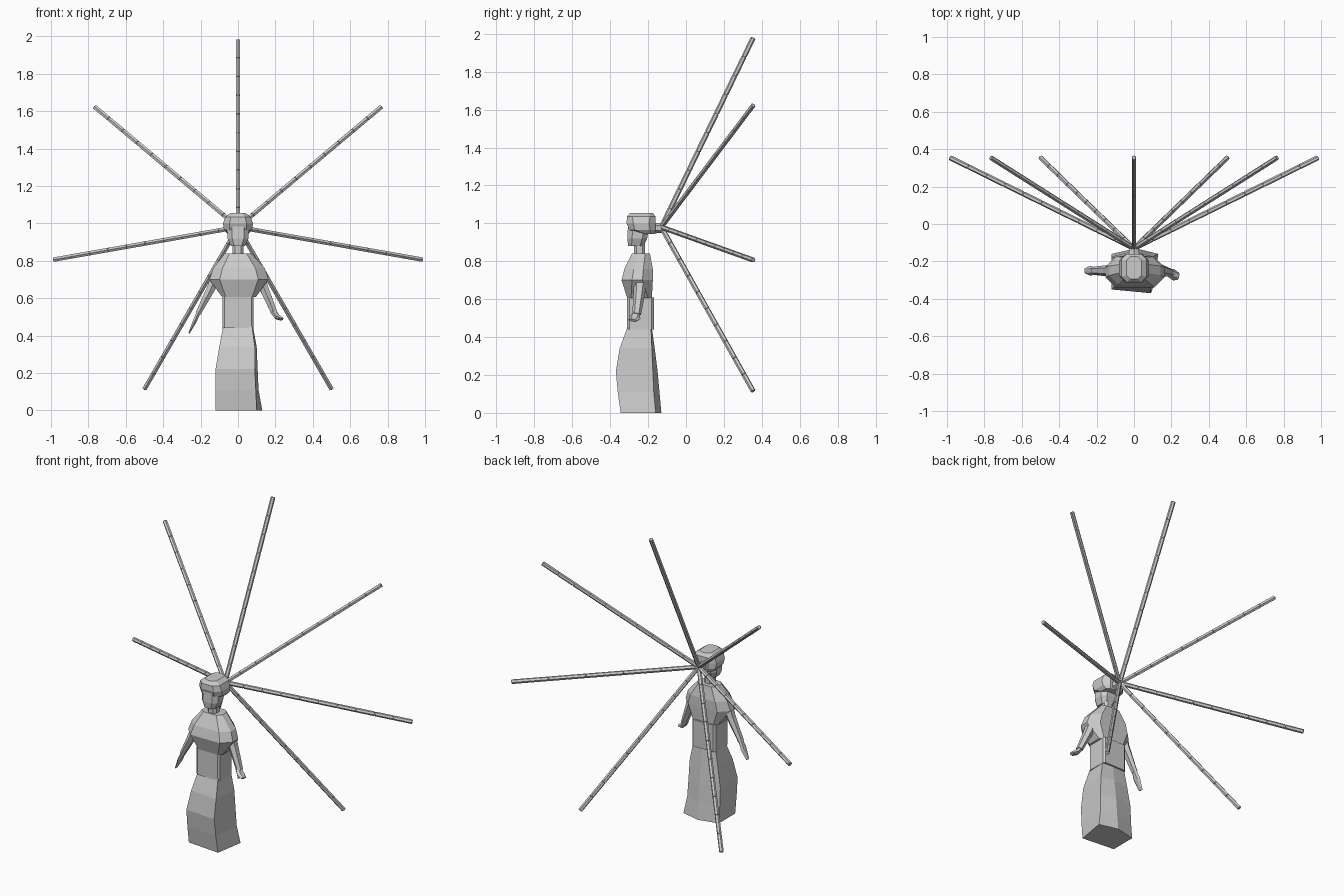
import bpy, bmesh, math
from mathutils import Vector


def make(name, rings):
    # Skin a stack of equal-sized rings into a closed flat-shaded solid
    bm = bmesh.new()
    vs = [[bm.verts.new(p) for p in r] for r in rings]
    n = len(vs[0])
    for a, b in zip(vs, vs[1:]):
        for i in range(n):
            j = (i + 1) % n
            bm.faces.new((a[i], a[j], b[j], b[i]))
    bm.faces.new(vs[0][::-1])
    bm.faces.new(vs[-1])
    bmesh.ops.recalc_face_normals(bm, faces=bm.faces)
    me = bpy.data.meshes.new(name)
    bm.to_mesh(me)
    bm.free()
    ob = bpy.data.objects.new(name, me)
    bpy.context.collection.objects.link(ob)
    return ob


def octo(z, hx, y0, y1, c, x=0.0):
    # Chamfered rectangle at height z
    a, b = x - hx, x + hx
    return [(a + c, y0, z), (b - c, y0, z), (b, y0 + c, z), (b, y1 - c, z),
            (b - c, y1, z), (a + c, y1, z), (a, y1 - c, z), (a, y0 + c, z)]


def limb(name, pts, sides=6):
    # Tapered limb: points are (position, half width, half depth)
    rings = []
    d = (Vector(pts[-1][0]) - Vector(pts[0][0])).normalized()
    u = d.cross(Vector((0, 1, 0))).normalized()
    v = u.cross(d)
    for p, ru, rv in pts:
        ring = []
        for i in range(sides):
            t = 2 * math.pi * (i + 0.5) / sides
            ring.append(Vector(p) + u * (ru * math.cos(t)) + v * (rv * math.sin(t)))
        rings.append(ring)
    return make(name, rings)


# Long skirt with a ridge down the back and flared hem
def skirt_ring(z, x0, x1, x2, yf, ys, yb):
    return [(x0, yf + 0.02, z), (x1, yf, z), (x2, ys, z), (0.01, yb, z), (x0, ys, z)]


make("skirt", [skirt_ring(*r) for r in (
    (0.0, -0.12, 0.10, 0.13, -0.345, -0.16, -0.13),
    (0.11, -0.12, 0.095, 0.11, -0.36, -0.17, -0.14),
    (0.22, -0.12, 0.09, 0.105, -0.37, -0.175, -0.15),
    (0.34, -0.10, 0.09, 0.10, -0.35, -0.18, -0.165),
    (0.45, -0.08, 0.075, 0.08, -0.31, -0.185, -0.18))])

# Waist and shoulder cape
make("waist", [octo(0.44, 0.083, -0.31, -0.17, 0.012),
               octo(0.61, 0.083, -0.31, -0.17, 0.012)])
make("shoulder_cape", [
    octo(0.605, 0.09, -0.31, -0.18, 0.02, 0.005),
    octo(0.70, 0.158, -0.34, -0.175, 0.055, 0.005),
    octo(0.76, 0.138, -0.325, -0.175, 0.05, 0.005),
    octo(0.84, 0.07, -0.285, -0.19, 0.025)])

# Neck, face and cap
make("neck", [octo(0.82, 0.03, -0.275, -0.215, 0.015),
              octo(0.92, 0.03, -0.275, -0.215, 0.015)])
make("head", [octo(0.88, 0.038, -0.305, -0.225, 0.018),
              octo(0.92, 0.056, -0.31, -0.205, 0.025),
              octo(1.01, 0.06, -0.305, -0.19, 0.028)])
make("cap", [octo(0.945, 0.058, -0.24, -0.165, 0.02),
             octo(0.965, 0.075, -0.30, -0.16, 0.03),
             octo(1.0, 0.08, -0.313, -0.16, 0.035),
             octo(1.035, 0.068, -0.312, -0.16, 0.03),
             octo(1.055, 0.04, -0.295, -0.175, 0.02)])

# Arms with hands, thumbs and pointing fingers
limb("left_arm", [((-0.11, -0.25, 0.74), 0.032, 0.035), ((-0.145, -0.25, 0.65), 0.026, 0.03),
                  ((-0.215, -0.25, 0.515), 0.016, 0.022)])
limb("left_hand", [((-0.21, -0.25, 0.525), 0.012, 0.018), ((-0.232, -0.25, 0.475), 0.012, 0.027),
                   ((-0.262, -0.25, 0.412), 0.004, 0.014)])
limb("right_arm", [((0.11, -0.24, 0.74), 0.032, 0.035), ((0.14, -0.245, 0.65), 0.027, 0.032),
                   ((0.195, -0.26, 0.52), 0.019, 0.023)])
limb("right_hand", [((0.185, -0.262, 0.53), 0.016, 0.02), ((0.21, -0.27, 0.50), 0.017, 0.03),
                    ((0.236, -0.28, 0.488), 0.01, 0.02)])
limb("right_thumb", [((0.195, -0.275, 0.515), 0.01, 0.01), ((0.215, -0.30, 0.49), 0.006, 0.006)], 4)

# Mount behind the head
limb("ray_mount", [((0, -0.17, 0.975), 0.035, 0.028), ((0.0, -0.125, 0.9751), 0.026, 0.026)])

# Seven segmented rays fanning out and back
hub = Vector((0, -0.13, 0.98))
for k in range(7):
    ang = math.radians(90 - 50 * k) if k < 4 else math.radians(90 + 50 * (k - 3))
    tip = Vector((math.cos(ang), 0.355, 0.98 + math.sin(ang)))
    r, pts = 0.0135, []
    for s in range(10):
        for f, q in ((0.0, 0.010), (0.02, 0.010), (0.0201, r), (0.98, r)):
            pts.append((hub.lerp(tip, (s + f) / 10), q, q))
    pts.append((tip, 0.010, 0.010))
    limb("ray_%d" % (k + 1), pts)
